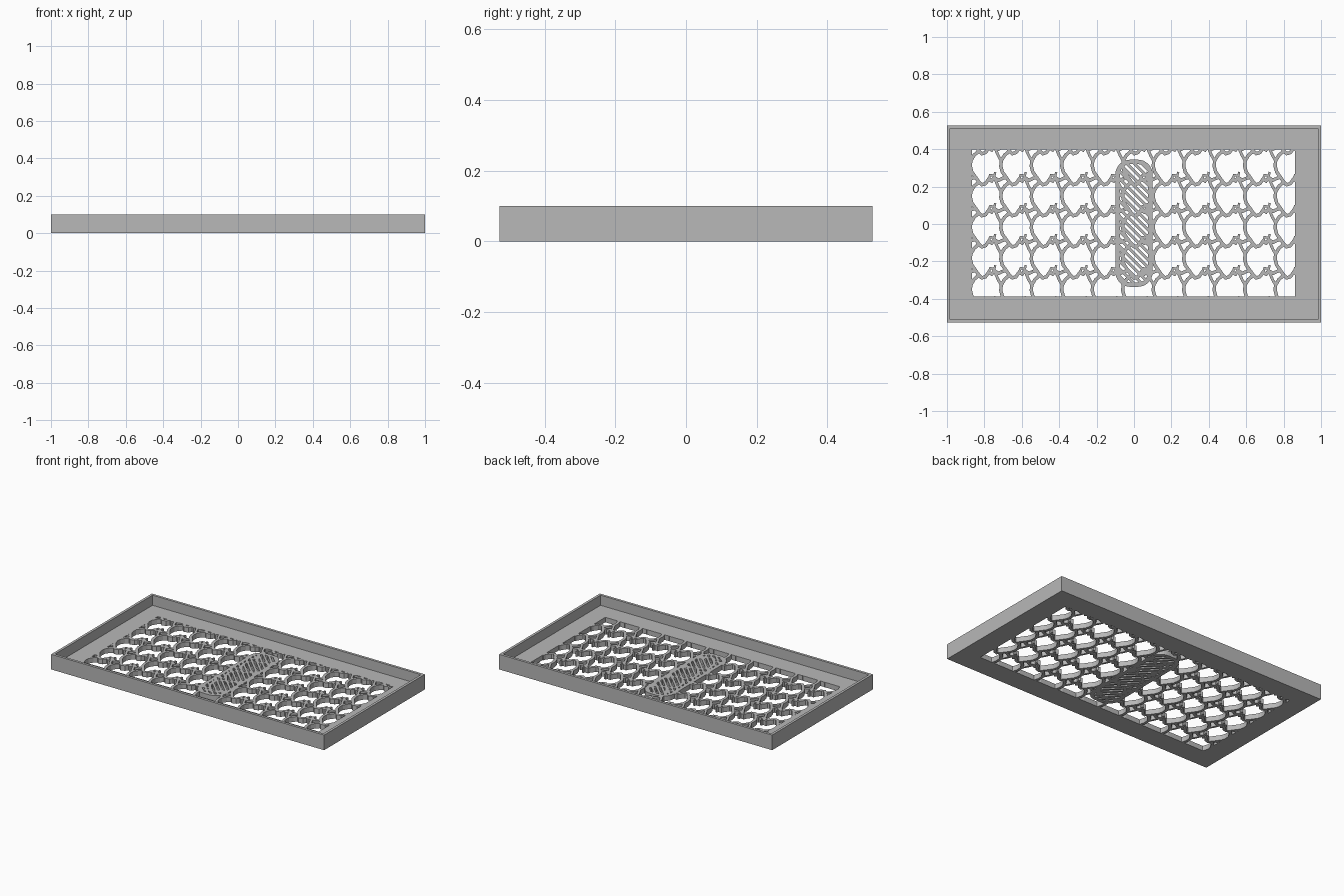
import bpy, bmesh, math
from mathutils import Vector

cube = bpy.data.objects.get("Cube")
if cube:
    bpy.data.objects.remove(cube, do_unlink=True)

FLOOR = 0.033          # floor thickness
HEIGHT = 0.1           # rim height
PITCH_X, PITCH_Y = 0.163, 0.166

grey = bpy.data.materials.new("plain_grey")
grey.use_nodes = True
COLOUR = (0.48, 0.48, 0.48, 1)
grey.diffuse_color = COLOUR
grey.node_tree.nodes["Principled BSDF"].inputs["Base Color"].default_value = COLOUR


def finish(bm, name):
    bmesh.ops.recalc_face_normals(bm, faces=bm.faces[:])
    mesh = bpy.data.meshes.new(name)
    bm.to_mesh(mesh)
    bm.free()
    mesh.materials.append(grey)
    obj = bpy.data.objects.new(name, mesh)
    bpy.context.collection.objects.link(obj)
    return obj


def rectangle(x0, x1, y0, y1):
    return [(x0, y0), (x1, y0), (x1, y1), (x0, y1)]


def rounded(hx, hy, r, cy, steps=8):
    """Counter-clockwise rounded rectangle."""
    pts = []
    for i, (sx, sy) in enumerate([(1, 1), (-1, 1), (-1, -1), (1, -1)]):
        for s in range(steps + 1):
            a = math.pi / 2 * (i + s / steps)
            pts.append((sx * (hx - r) + r * math.cos(a),
                        cy + sy * (hy - r) + r * math.sin(a)))
    return pts


def closed_section(name, loops):
    """Skin a ring through (outline, z) loops, closing back on the first."""
    bm = bmesh.new()
    rows = [[bm.verts.new((x, y, z)) for x, y in outline] for outline, z in loops]
    for a, b in zip(rows, rows[1:] + rows[:1]):
        for i in range(len(a)):
            j = (i + 1) % len(a)
            bm.faces.new((a[i], a[j], b[j], b[i]))
    return finish(bm, name)


def ribbon(bm, pts, width):
    """Flat mitred strip along a path."""
    pts = [Vector(p) for p in pts]
    rails = []
    for i, p in enumerate(pts):
        d0 = (p - pts[max(i - 1, 0)]).normalized()
        d1 = (pts[min(i + 1, len(pts) - 1)] - p).normalized()
        d = (d0 + d1).normalized()
        n = Vector((-d.y, d.x)) * width / 2
        ref = d1 if d1.length else d0
        n /= max(0.6, d.dot(ref))
        rails.append([bm.verts.new((*(p + s * n), FLOOR)) for s in (1, -1)])
    for a, b in zip(rails, rails[1:]):
        bm.faces.new((a[0], a[1], b[1], b[0]))


def clip_and_thicken(bm, outline):
    """Trim flat strips to a convex outline, then give them floor thickness."""
    for (x0, y0), (x1, y1) in zip(outline, outline[1:] + outline[:1]):
        if math.hypot(x1 - x0, y1 - y0) < 1e-5:
            continue
        geom = bm.verts[:] + bm.edges[:] + bm.faces[:]
        bmesh.ops.bisect_plane(bm, geom=geom, dist=1e-6, plane_co=(x0, y0, 0),
                               plane_no=(y1 - y0, x0 - x1, 0), clear_outer=True)
    ext = bmesh.ops.extrude_face_region(bm, geom=bm.faces[:], use_keep_orig=True)
    moved = [g for g in ext["geom"] if isinstance(g, bmesh.types.BMVert)]
    bmesh.ops.translate(bm, verts=moved, vec=(0, 0, -FLOOR))


# Tray: broad floor border with a thin upright rim
opening = rectangle(-0.866, 0.862, -0.387, 0.398)
outer = rectangle(-1, 1, -0.527, 0.527)
inner = rectangle(-0.983, 0.983, -0.51, 0.51)
closed_section("tray", [(opening, 0), (outer, 0), (outer, HEIGHT),
                        (inner, HEIGHT), (inner, FLOOR), (opening, FLOOR)])

# Openwork floor: scalloped rows joined by bowed uprights
ROW = [(0, 0.015), (0.022, 0.022), (0.04, -0.004), (0.055, -0.018), (0.075, -0.012),
       (0.092, 0.012), (0.108, 0.002), (0.122, 0.02), (0.145, 0.006), (PITCH_X, 0.015)]
UPRIGHT = [(0.022, 0.022), (0.002, 0.05), (-0.006, 0.08), (-0.004, 0.11),
           (0.014, 0.14), (0.04, PITCH_Y - 0.004)]
SPUR = [(-0.004, 0.11), (-0.02, 0.138), (-0.041, PITCH_Y + 0.02)]
BARB = [(0.092, 0.012), (0.1, 0.034), (0.122, 0.03), (0.128, 0.05)]

bm = bmesh.new()
for row in range(-1, 6):
    for col in range(-1, 11):
        ox, oy = -0.706 + (col - 1) * PITCH_X, -0.436 + row * PITCH_Y
        for path, width in ((ROW, 0.018), (UPRIGHT, 0.018), (SPUR, 0.015), (BARB, 0.012)):
            ribbon(bm, [(ox + x, oy + y) for x, y in path], width)
clip_and_thicken(bm, opening)
finish(bm, "lattice_floor")

# Central oblong surround
CENTRE = 0.004
ring_out = rounded(0.1, 0.34, 0.08, CENTRE)
ring_in = rounded(0.076, 0.316, 0.056, CENTRE)
closed_section("oblong_surround", [(ring_in, 0), (ring_out, 0),
                                   (ring_out, FLOOR), (ring_in, FLOOR)])

# Slanted bars filling the oblong
bm = bmesh.new()
for i in range(-11, 12):
    y = CENTRE + i * 0.04
    ribbon(bm, [(-0.12, y + 0.12), (0.12, y - 0.12)], 0.015)
clip_and_thicken(bm, rounded(0.088, 0.328, 0.068, CENTRE))
finish(bm, "slanted_bars")
